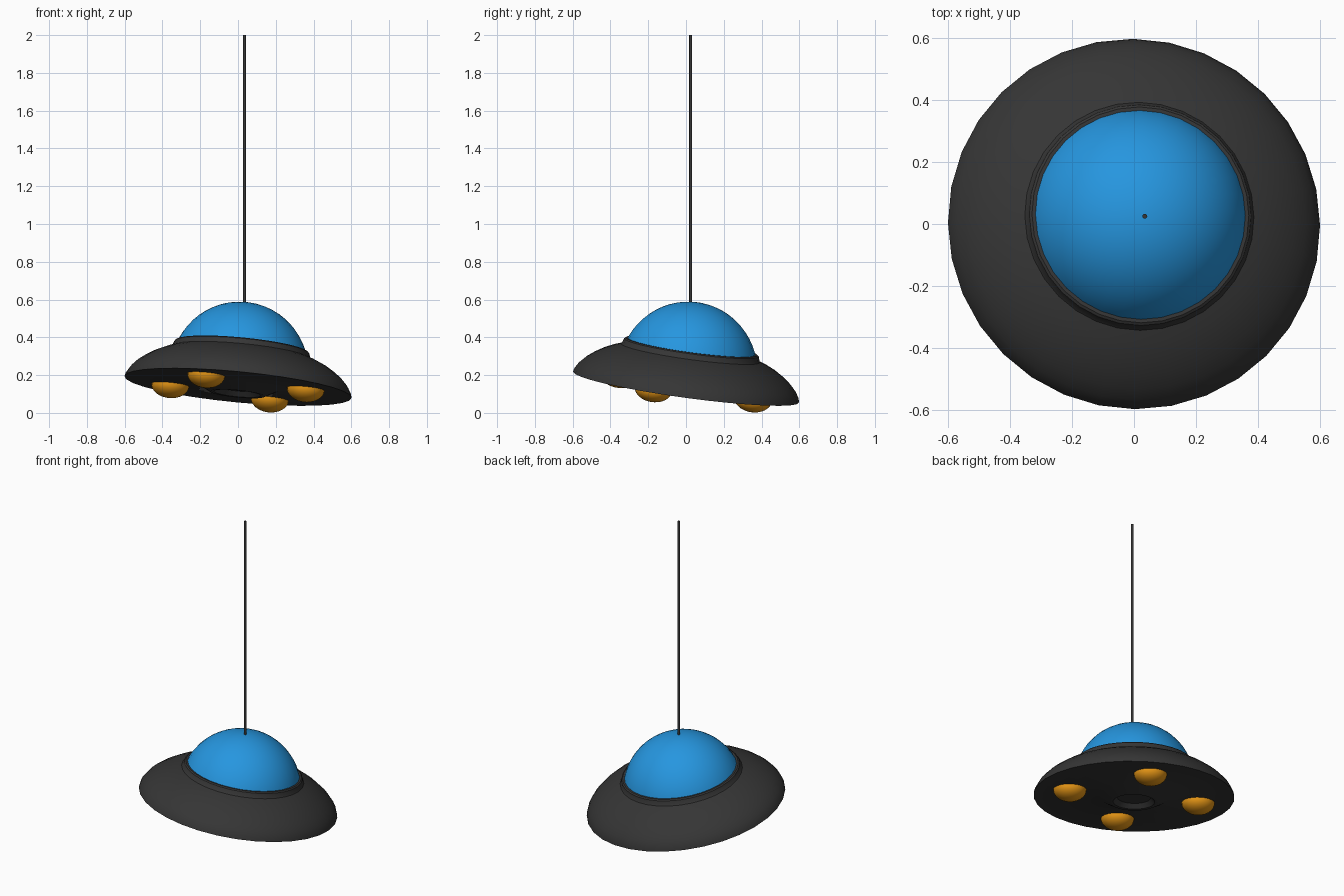
import bpy, bmesh, math
from mathutils import Matrix, Vector

if "Cube" in bpy.data.objects:
    bpy.data.objects.remove(bpy.data.objects["Cube"])


def material(name, rgb):
    m = bpy.data.materials.new(name)
    m.diffuse_color = (*rgb, 1)
    m.use_nodes = True
    m.node_tree.nodes["Principled BSDF"].inputs["Base Color"].default_value = m.diffuse_color
    return m


GREY = material("charcoal", (0.036, 0.036, 0.036))
BLUE = material("blue glass", (0.019, 0.305, 0.74))
AMBER = material("amber lamp", (0.80, 0.31, 0.008))

# Saucer frame: origin at the rim centre, axis leaning to +x and +y
axis = Vector((0.096, 0.137, 1)).normalized()
TILT = (Matrix.Translation((0, 0, 0.137))
        @ Vector((0, 0, 1)).rotation_difference(axis).to_matrix().to_4x4())


def lathe(name, profile, mat, matrix, sides=32, angle=35):
    """Revolve (radius, height) points around local z."""
    bm = bmesh.new()
    rings = []
    for r, h in profile:
        if r == 0:
            rings.append([bm.verts.new((0, 0, h))])
        else:
            rings.append([bm.verts.new((r * math.cos(2 * math.pi * i / sides),
                                        r * math.sin(2 * math.pi * i / sides), h))
                          for i in range(sides)])
    for a, b in zip(rings, rings[1:]):
        for i in range(sides):
            j = (i + 1) % sides
            loop = [a[i % len(a)], a[j % len(a)], b[j % len(b)], b[i % len(b)]]
            bm.faces.new(list(dict.fromkeys(loop)))
    bmesh.ops.recalc_face_normals(bm, faces=bm.faces)
    mesh = bpy.data.meshes.new(name)
    bm.to_mesh(mesh)
    bm.free()
    mesh.materials.append(mat)
    ob = bpy.data.objects.new(name, mesh)
    bpy.context.collection.objects.link(ob)
    ob.matrix_world = matrix
    bpy.ops.object.select_all(action='DESELECT')
    ob.select_set(True)
    bpy.context.view_layer.objects.active = ob
    bpy.ops.object.shade_smooth_by_angle(angle=math.radians(angle))
    return ob


# Saucer shade: recessed hub, flat underside, curved top, collar
lathe("saucer_shade", [
    (0, -0.008), (0.10, -0.008), (0.125, -0.035), (0.145, -0.037), (0.215, 0),
    (0.604, 0), (0.598, 0.022), (0.58, 0.052), (0.55, 0.084), (0.51, 0.115),
    (0.46, 0.146), (0.41, 0.169), (0.372, 0.183), (0.366, 0.192),
    (0.36, 0.212), (0.352, 0.218), (0.335, 0.218)], GREY, TILT)

# Glass dome: spherical cap seated in the collar
R, C = 0.365, 0.088
dome = [(R * math.cos(t), C + R * math.sin(t))
        for t in (math.radians(17 + 73 * k / 12) for k in range(12))]
lathe("glass_dome", dome + [(0, C + R)], BLUE, TILT, angle=60)

# Four lamps: flattened half balls on the underside
lamp = [(0.1 * math.cos(t), -0.069 * math.sin(t))
        for t in (math.pi / 2 * k / 8 for k in range(8))]
for k in range(4):
    a = math.radians(64.5 + 90 * k)
    place = TILT @ Matrix.Translation((0.398 * math.cos(a), 0.398 * math.sin(a), 0))
    lathe(f"lamp_{k + 1}", [(0.1, 0.004)] + lamp + [(0, -0.069)], AMBER, place, 24, 60)

# Hanging rod, vertical
lathe("hanging_rod", [(0, 0.57), (0.008, 0.57), (0.008, 2.0), (0, 2.0)], GREY,
      Matrix.Translation((0.035, 0.025, 0)), 12, 40)
